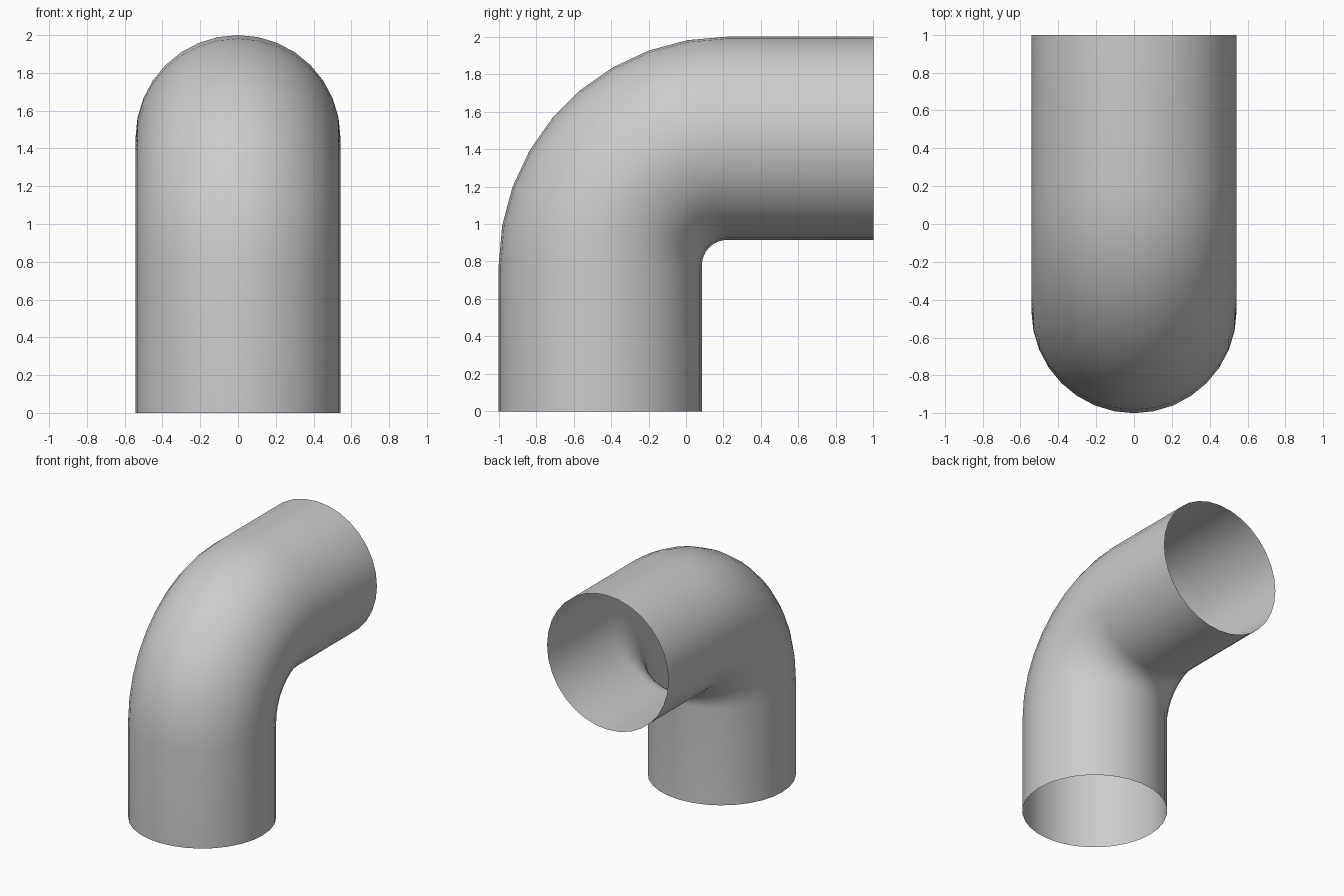
import bpy, bmesh
from math import sin, cos, pi

if "Cube" in bpy.data.objects:
    bpy.data.objects.remove(bpy.data.objects["Cube"])

R = 0.5425            # pipe radius
BEND = 0.6775         # bend radius along the centre line
CY, CZ = 0.22, 0.78   # centre of the bend
SIDES, STEPS = 32, 9

# Path stations: (y, z, tilt of the ring)
stations = [(CY - BEND, 0.0, 0.0)]
for i in range(STEPS + 1):
    a = pi / 2 * i / STEPS
    stations.append((CY - BEND * cos(a), CZ + BEND * sin(a), a))
stations.append((1.0, CZ + BEND, pi / 2))

# Sweep open rings along the path
bm = bmesh.new()
rings = []
for y, z, a in stations:
    ring = []
    for k in range(SIDES):
        t = 2 * pi * k / SIDES
        out = R * sin(t)
        ring.append(bm.verts.new((R * cos(t), y + out * cos(a), z - out * sin(a))))
    rings.append(ring)
for lo, hi in zip(rings, rings[1:]):
    for k in range(SIDES):
        n = (k + 1) % SIDES
        bm.faces.new((lo[k], lo[n], hi[n], hi[k])).smooth = True

# Elbow pipe, open at both ends
mesh = bpy.data.meshes.new("pipe_elbow")
bm.to_mesh(mesh)
bm.free()
pipe = bpy.data.objects.new("pipe_elbow", mesh)
bpy.context.collection.objects.link(pipe)
